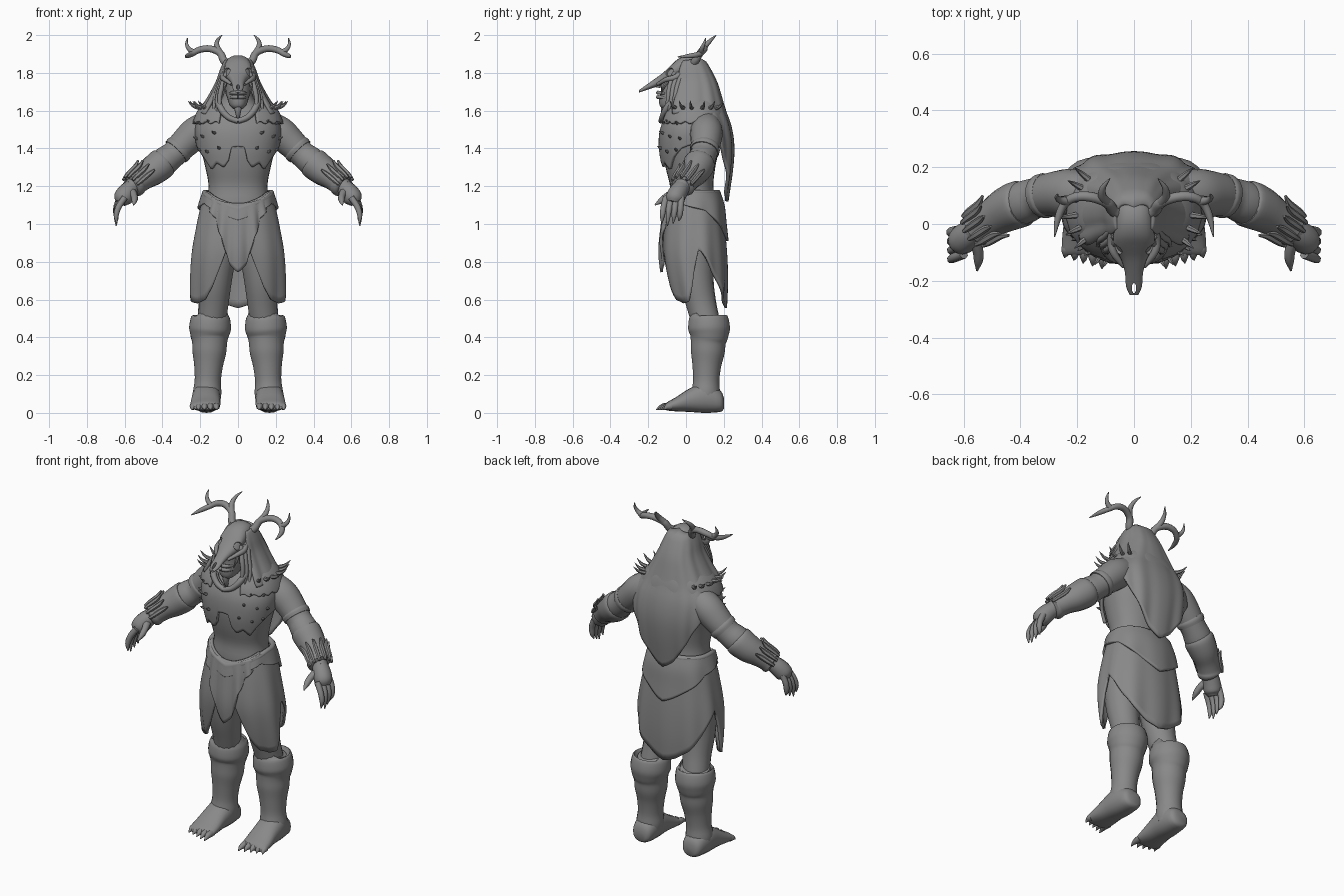
import bpy, bmesh, math, random
from mathutils import Vector

random.seed(4)
mat = bpy.data.materials.new("stone_grey")
mat.diffuse_color = (0.25, 0.25, 0.25, 1)


# ---------- helpers ----------
def lerp(table, t):
    """Linear lookup in rows (t, values...)."""
    rows = sorted(table)
    t = min(max(t, rows[0][0]), rows[-1][0])
    for a, b in zip(rows, rows[1:]):
        if t <= b[0]:
            f = (t - a[0]) / (b[0] - a[0])
            return [p + (q - p) * f for p, q in zip(a[1:], b[1:])]


def smooth(pts, n=4):
    """Catmull-Rom resampling of equal length tuples."""
    p = [Vector(q) for q in pts]
    p = [2 * p[0] - p[1]] + p + [2 * p[-1] - p[-2]]
    out = []
    for i in range(1, len(p) - 2):
        a, b, c, d = p[i - 1:i + 3]
        for k in range(n):
            t = k / n
            out.append(0.5 * (2 * b + (c - a) * t + (2 * a - 5 * b + 4 * c - d) * t * t
                              + (3 * b - a - 3 * c + d) * t ** 3))
    return out + [p[-2]]


def skin(bm, rings):
    """Bridge closed rings of points and cap both ends."""
    vs = [[bm.verts.new(co) for co in r] for r in rings]
    n = len(vs[0])
    for a, b in zip(vs, vs[1:]):
        for i in range(n):
            j = (i + 1) % n
            bm.faces.new((a[i], a[j], b[j], b[i]))
    bm.faces.new(vs[0])
    bm.faces.new(vs[-1])


def finish(name, bm, mirror=False, thick=0, angle=50):
    bmesh.ops.recalc_face_normals(bm, faces=bm.faces)
    me = bpy.data.meshes.new(name)
    bm.to_mesh(me)
    bm.free()
    me.materials.append(mat)
    ob = bpy.data.objects.new(name, me)
    bpy.context.collection.objects.link(ob)
    if mirror:
        m = ob.modifiers.new("mirror", 'MIRROR')
        m.use_clip = True
    if thick:
        m = ob.modifiers.new("thickness", 'SOLIDIFY')
        m.thickness, m.offset = thick, 0
    bpy.context.view_layer.objects.active = ob
    ob.select_set(True)
    bpy.ops.object.shade_smooth_by_angle(angle=math.radians(angle))
    ob.select_set(False)
    return ob


def spow(v, e=0.88):
    return math.copysign(abs(v) ** e, v)


def around(prof, deg, z, off=0, e=0.88):
    """Point on a body profile (z, half width, front y, back y); 0 degrees is front."""
    rx, yf, yb = lerp(prof, z)
    a = math.radians(deg)
    return Vector(((rx + off) * spow(math.sin(a), e),
                   (yf + yb) / 2 - ((yb - yf) / 2 + off) * spow(math.cos(a), e), z))


def column(name, prof, n=32):
    """Upright body lofted from a profile."""
    rows = smooth(prof)
    table = [tuple(r) for r in rows]
    bm = bmesh.new()
    skin(bm, [[around(table, 360 * i / n, r[0]) for i in range(n)] for r in rows])
    return finish(name, bm)


def along_y(name, rows, mirror=False, n=20):
    """Loft along y from rows (y, centre x, half width, bottom z, top z)."""
    bm = bmesh.new()
    rings = []
    for y, cx, w, lo, hi in smooth(rows, 3):
        ring = [2 * math.pi * i / n for i in range(n)]
        rings.append([(cx + w * spow(math.cos(a)), y, (lo + hi) / 2 + (hi - lo) / 2 * spow(math.sin(a)))
                      for a in ring])
    skin(bm, rings)
    return finish(name, bm, mirror)


def tubes(name, paths, sides=8, mirror=True, steps=4):
    """Tapered tubes through (x, y, z, radius) points."""
    bm = bmesh.new()
    for path in paths:
        pts = smooth(path, steps)
        u = Vector((0.31, 0.93, 0.2))
        rings = []
        for i, p in enumerate(pts):
            c = Vector(p[:3])
            d = (Vector(pts[min(i + 1, len(pts) - 1)][:3]) - Vector(pts[max(i - 1, 0)][:3])).normalized()
            u = (u - d * u.dot(d)).normalized()
            w = d.cross(u)
            r = max(p[3], 0.001)
            rings.append([c + r * (math.cos(t) * u + math.sin(t) * w)
                          for t in (2 * math.pi * k / sides for k in range(sides))])
        skin(bm, rings)
    return finish(name, bm, mirror)


def shell(name, prof, a0, a1, top, hem, off=0, thick=0.014, fold=0, folds=9, rows=16, e=0.88):
    """Draped half sheet between angles a0 and a1, mirrored; top and hem are (angle, z) tables."""
    bm = bmesh.new()
    table = [tuple(r) for r in smooth(prof)]
    cols = 44
    grid = []
    for i in range(cols + 1):
        a = a0 + (a1 - a0) * i / cols
        zt, zb = lerp(top, a)[0], lerp(hem, a)[0]
        grid.append([bm.verts.new(around(table, a, zt + (zb - zt) * k / rows,
                     off + fold * k / rows * math.cos(math.radians(a * folds)), e)) for k in range(rows + 1)])
    for p, q in zip(grid, grid[1:]):
        for k in range(rows):
            bm.faces.new((p[k], p[k + 1], q[k + 1], q[k]))
    for col in (grid[0], grid[-1]):
        for v in col:
            if abs(v.co.x) < 0.004:
                v.co.x = 0
    return finish(name, bm, True, thick)


def spikes(name, prof, spots, length, rad, lift, off=0.01):
    """Curved teeth standing out from a profile at (angle, z) spots."""
    paths = []
    for a, z in spots:
        p = around(prof, a, z, off - 0.012)
        d = (around(prof, a, z, off + 0.1) - p).normalized()
        ln = length * random.uniform(0.8, 1.15)
        q, e = p + d * ln * 0.6 + Vector((0, 0, lift * 0.3)), p + d * ln + Vector((0, 0, lift))
        paths.append([(*p, rad), (*q, rad * 0.75), (*e, 0.001)])
    return tubes(name, paths, 6)


# ---------- body ----------
TORSO = [(0.86, .15, -.05, .14), (1.0, .175, -.07, .16), (1.1, .17, -.09, .16), (1.2, .156, -.085, .145),
         (1.3, .173, -.108, .155), (1.4, .196, -.122, .175), (1.5, .205, -.115, .185), (1.58, .175, -.078, .185),
         (1.64, .10, -.04, .155), (1.72, .065, -.04, .10)]
column("torso", TORSO)
column("face", [(1.61, .025, -.125, -.06), (1.63, .045, -.14, -.02), (1.67, .058, -.143, .03), (1.70, .068, -.132, .06),
                (1.76, .075, -.13, .09), (1.83, .068, -.09, .09), (1.87, .04, -.04, .06)], 24)
tubes("lips", [[(0, -.148, z, .011), (.025, -.14, z, .01), (.045, -.11, z - .004, .005)] for z in (1.672, 1.695)])
tubes("nose", [[(0, -.12, 1.765, .012), (0, -.145, 1.74, .016), (0, -.15, 1.722, .015)]], mirror=False)
tubes("beard", [[(0, -.11, 1.63, .025), (0, -.115, 1.59, .016), (0, -.10, 1.535, .002)]], mirror=False)
tubes("arm", [[(.15, .105, 1.53, .075), (.22, .108, 1.485, .086), (.28, .105, 1.43, .08), (.34, .094, 1.37, .071),
               (.39, .075, 1.33, .076), (.46, .042, 1.27, .069), (.53, 0, 1.222, .05), (.57, -.03, 1.19, .042)]], 18)
tubes("armband", [[(.305, .102, 1.405, .076), (.314, .10, 1.396, .08), (.328, .096, 1.382, .077)]], 18)

# hands
tubes("palm", [[(.55, -.015, 1.205, .042), (.585, -.04, 1.17, .05), (.61, -.06, 1.135, .05), (.622, -.068, 1.11, .03)]], 12)
tubes("finger", [[(.60 + .008 * i, -.105 + .027 * i, 1.14, .018), (.632 + .004 * i, -.118 + .03 * i, 1.09, .017),
                  (.645, -.125 + .031 * i, 1.045, .014),
                  (.645 - .004 * abs(i - 1), -.128 + .03 * i, .99 + .013 * abs(i - 1), .003)] for i in range(4)])
tubes("thumb", [[(.565, -.05, 1.175, .024), (.55, -.095, 1.15, .019), (.548, -.13, 1.125, .016), (.553, -.165, 1.10, .003)]])

# bracers with bone rods tied on the outside
tubes("bracer", [[(.385, .077, 1.335, .066), (.40, .072, 1.322, .083), (.45, .05, 1.282, .079), (.50, .02, 1.247, .067),
                  (.535, -.004, 1.22, .064), (.55, -.016, 1.206, .066), (.56, -.022, 1.20, .05)]], 18)
rods = []
axis = Vector((.15, -.10, -.13)).normalized()
side = axis.cross(Vector((0, 0, 1))).normalized()
out = side.cross(axis)
for k in range(6):
    t = math.radians(-75 + 30 * k)
    r = out * math.cos(t) + side * math.sin(t)
    p = Vector((.51, .014, 1.24)) + r * .068
    rods.append([(*(p - axis * .05 + r * .018), .005), (*(p - axis * .015 + r * .004), .012),
                 (*(p + axis * .04), .012), (*(p + axis * .075 - r * .004), .008)])
tubes("bracer_rod", rods, 6)

# ---------- legs ----------
tubes("leg", [[(.10, .05, 1.0, .10), (.115, .045, .85, .105), (.125, .055, .7, .092), (.13, .08, .58, .08),
               (.14, .105, .48, .075)]], 16)
tubes("boot", [[(.145, .118, .515, .08), (.145, .118, .508, .102), (.148, .122, .45, .112), (.15, .122, .41, .103),
                (.15, .118, .375, .094), (.152, .115, .32, .09), (.156, .11, .25, .077), (.16, .107, .17, .07),
                (.163, .105, .11, .076), (.165, .105, .06, .072)]], 20)
along_y("foot", [(.20, .165, .035, .02, .08), (.18, .165, .06, .005, .12), (.10, .167, .075, 0, .16),
                 (.02, .17, .076, .005, .13), (-.05, .173, .08, .008, .085), (-.095, .175, .078, .012, .06),
                 (-.11, .175, .07, .018, .045)], True)
tubes("toe", [[(.115 + .03 * i, -.08, .035, .02), (.115 + .031 * i, -.115 + .006 * i, .034, .018),
               (.113 + .032 * i, -.137 + .008 * i, .028, .012), (.113 + .033 * i, -.158 + .01 * i, .016, .002)]
              for i in range(5)])

# ---------- skirt ----------
SKIRT = [(.55, .25, -.06, .205), (.7, .25, -.10, .212), (.85, .24, -.122, .208), (1.0, .213, -.112, .195),
         (1.1, .19, -.098, .185), (1.18, .168, -.085, .16)]
shell("skirt", SKIRT, 5, 180, [(0, 1.10), (60, 1.17), (180, 1.17)],
      [(5, .95), (15, .83), (30, .66), (40, .60), (58, .58), (72, .59), (82, .66), (90, .78), (97, .87), (110, .81),
       (122, .74), (145, .64), (165, .58), (180, .555)], fold=.005, folds=10)
shell("front_drape", SKIRT, 0, 45, [(0, 1.10), (45, 1.14)], [(0, .745), (8, .79), (18, .93), (30, 1.03), (45, 1.08)],
      .012, fold=.008, folds=20)
shell("waist_sash", SKIRT, 0, 180, [(0, 1.095), (30, 1.12), (60, 1.165), (180, 1.175)],
      [(0, 1.02), (25, 1.06), (60, 1.11), (110, 1.07), (150, .98), (180, .91)], .010, .016, .004, 8)
tubes("sash_roll", [[(*around(SKIRT, a, 1.165 - .07 * max(0, math.cos(math.radians(a))) ** 2, .004), .016)
                     for a in range(-180, 181, 20)]], 8, False)

# ---------- chest armour, mantle, hood and cape ----------
shell("chest_armour", TORSO, 0, 105, [(0, 1.55), (30, 1.60), (105, 1.58)],
      [(0, 1.41), (9, 1.405), (10, 1.345), (20, 1.30), (32, 1.325), (45, 1.29), (58, 1.35), (75, 1.40), (105, 1.44)],
      .014, .018)
MANTLE = [(1.47, .235, -.13, .215), (1.55, .222, -.12, .21), (1.62, .185, -.085, .192), (1.68, .12, -.045, .165)]
shell("mantle", MANTLE, 22, 180, [(22, 1.6), (45, 1.66), (180, 1.68)],
      [(a, 1.53 + .012 * (a // 8 % 2)) for a in range(22, 181, 4)], .006, .016)
HOOD = [(1.12, .20, -.05, .205), (1.3, .215, -.05, .232), (1.42, .228, -.06, .238), (1.52, .224, -.09, .223),
        (1.6, .185, -.11, .195), (1.68, .138, -.085, .172), (1.75, .102, -.065, .15), (1.82, .078, -.05, .115),
        (1.865, .055, -.02, .085), (1.88, .02, .02, .05)]
shell("hood_and_cape", HOOD, 52, 180, [(52, 1.86), (180, 1.88)],
      [(52, 1.58), (75, 1.59), (98, 1.58), (106, 1.50), (118, 1.42), (145, 1.28), (165, 1.17), (180, 1.12)],
      .006, .018, .005, 12, 28, .76)
tubes("collar", [[(.11, -.055, 1.67, .018), (.09, -.105, 1.61, .018), (.05, -.125, 1.565, .016), (0, -.132, 1.545, .015)]])
tubes("hair_strand", [[(.062 + .008 * i, -.06 + .02 * i, 1.80, .012), (.085 + .008 * i, -.085 + .02 * i, 1.73, .014),
                       (.098 + .012 * i, -.095 + .018 * i, 1.66, .012), (.09 + .02 * i, -.11 + .012 * i, 1.58, .003)]
                      for i in range(3)])
spikes("shoulder_spike", MANTLE, [(a, 1.61) for a in (52, 68, 84, 100, 116, 130)], .085, .012, .042)
spikes("chest_tooth", TORSO, [(40, 1.54), (62, 1.53), (30, 1.48), (52, 1.46), (72, 1.45), (24, 1.40), (46, 1.38), (66, 1.39)],
       .042, .010, .012, .02)

# ---------- skull mask and antlers ----------
skull = along_y("skull_mask", [(.09, 0, .035, 1.80, 1.85), (.06, 0, .06, 1.785, 1.885), (.01, 0, .067, 1.78, 1.893),
                               (-.04, 0, .072, 1.77, 1.875), (-.08, 0, .07, 1.755, 1.84), (-.12, 0, .047, 1.74, 1.802),
                               (-.17, 0, .032, 1.722, 1.765), (-.22, 0, .028, 1.705, 1.73), (-.25, 0, .015, 1.695, 1.708)])
# eye sockets and the slit between the nose bones
for part, loc, size in (("left_socket", (-.062, -.088, 1.805), (.024, .024, .024)),
                        ("right_socket", (.062, -.088, 1.805), (.024, .024, .024)),
                        ("nose_slit", (0, -.225, 1.715), (.008, .02, .05))):
    bpy.ops.mesh.primitive_uv_sphere_add(segments=16, ring_count=10, radius=1, location=loc, scale=size)
    cutter = bpy.context.object
    cutter.name = part + "_cutter"
    cutter.hide_render = True
    cutter.hide_set(True)
    cutter.data.materials.append(mat)
    m = skull.modifiers.new(part, 'BOOLEAN')
    m.operation, m.object = 'DIFFERENCE', cutter
tubes("cheek_bone", [[(.07, -.02, 1.80, .016), (.08, -.06, 1.775, .016), (.07, -.105, 1.765, .013), (.035, -.15, 1.74, .008)]])
tubes("skull_fang", [[(.06, -.09, 1.765, .009), (.07, -.115, 1.73, .008), (.062, -.13, 1.69, .001)]], 6)
tubes("antler", [
    [(.045, .03, 1.84, .022), (.075, .05, 1.865, .021), (.095, .075, 1.905, .019), (.15, .095, 1.928, .018),
     (.205, .095, 1.922, .017), (.245, .07, 1.90, .015), (.268, .02, 1.89, .012), (.28, -.045, 1.885, .002)],
    [(.095, .075, 1.905, .018), (.112, .10, 1.94, .015), (.108, .13, 1.972, .010), (.085, .16, 2.0, .002)],
    [(.235, .08, 1.907, .016), (.262, .085, 1.93, .012), (.272, .095, 1.955, .008), (.268, .105, 1.985, .002)]], 10)
